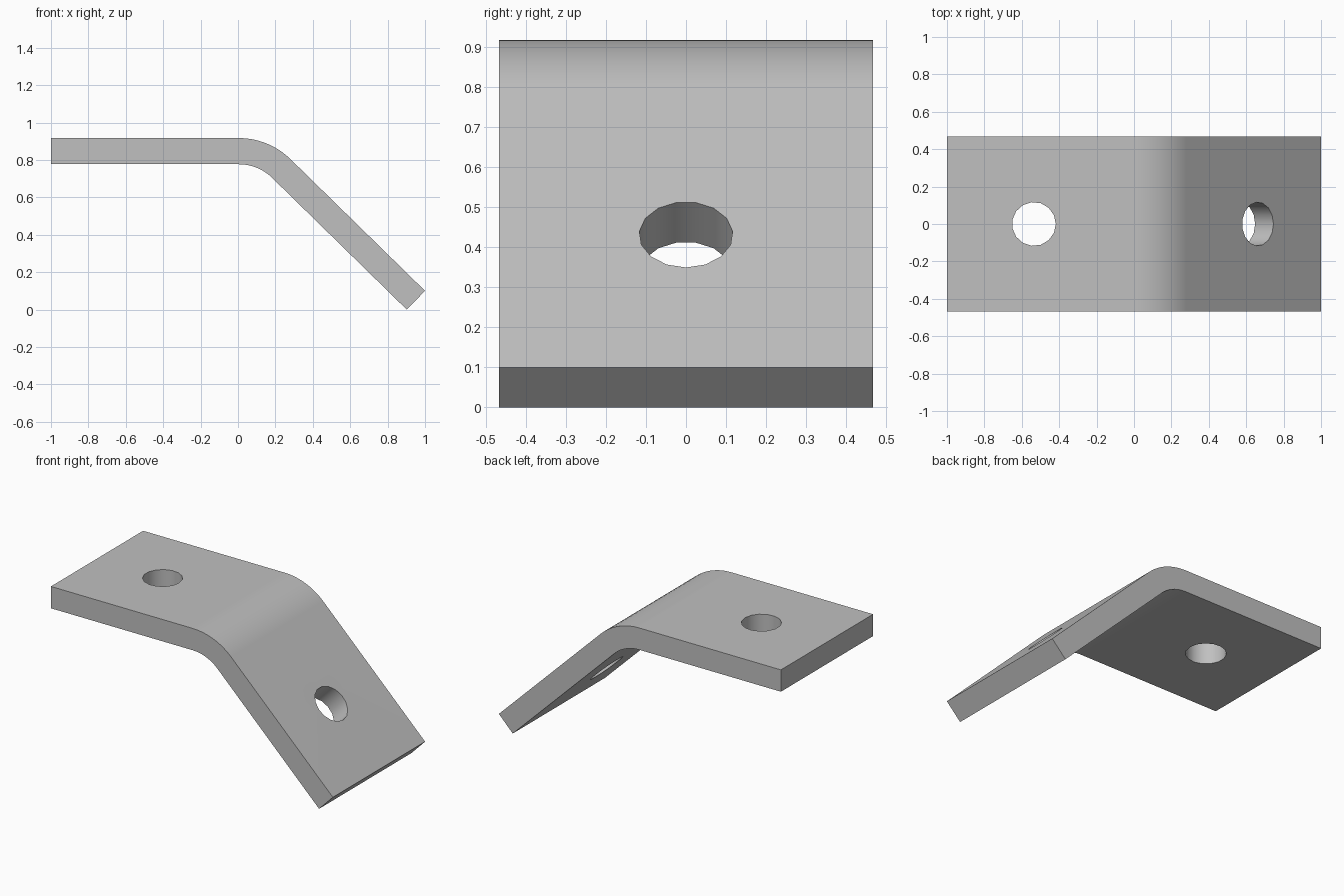
import bpy, bmesh
from math import sin, cos, tan, radians
from mathutils import Matrix, Vector

cube = bpy.data.objects.get("Cube")
if cube:
    bpy.data.objects.remove(cube, do_unlink=True)

THICK, WIDTH, TOP = 0.14, 0.934, 0.917
BEND = radians(44.4)
BEND_X, RADIUS, STEPS = 0.005, 0.393, 9
HOLE_R, HOLE_SIDES = 0.117, 15
TIP = Vector((1, 0, THICK * cos(BEND)))
NORMAL = Vector((sin(BEND), 0, cos(BEND)))

steel = bpy.data.materials.new("plain_grey_steel")
steel.use_nodes = True
steel.diffuse_color = (0.53, 0.53, 0.53, 1)
steel.node_tree.nodes["Principled BSDF"].inputs["Base Color"].default_value = steel.diffuse_color


def add_object(name, bm):
    bmesh.ops.recalc_face_normals(bm, faces=bm.faces)
    mesh = bpy.data.meshes.new(name)
    bm.to_mesh(mesh)
    bm.free()
    mesh.materials.append(steel)
    obj = bpy.data.objects.new(name, mesh)
    bpy.context.collection.objects.link(obj)
    return obj


def bend_line(radius):
    """Arc of the bend at one radius, from the flat leg to the sloping leg."""
    angles = [BEND * i / STEPS for i in range(STEPS + 1)]
    return [Vector((BEND_X + radius * sin(a), 0, TOP - RADIUS + radius * cos(a))) for a in angles]


def hole_cutter(name, centre, tilt):
    bm = bmesh.new()
    matrix = Matrix.Translation(centre) @ Matrix.Rotation(tilt, 4, 'Y')
    rim = [bm.verts.new(matrix @ (Matrix.Rotation(radians(360) * i / HOLE_SIDES, 3, 'Z')
                                  @ Vector((HOLE_R, 0, -THICK)))) for i in range(HOLE_SIDES)]
    face = bm.faces.new(rim)
    depth = matrix.to_3x3() @ Vector((0, 0, 2 * THICK))
    ext = bmesh.ops.extrude_face_region(bm, geom=[face], use_keep_orig=True)
    bmesh.ops.translate(bm, vec=depth, verts=[v for v in ext["geom"] if isinstance(v, bmesh.types.BMVert)])
    obj = add_object(name, bm)
    obj.hide_render = True
    return obj


# Bent plate: side profile extruded across the width
outer = [Vector((-1, 0, TOP))] + bend_line(RADIUS) + [TIP]
inner = [Vector((-1, 0, TOP - THICK))] + bend_line(RADIUS - THICK) + [TIP - NORMAL * THICK]
bm = bmesh.new()
side = bm.faces.new([bm.verts.new(p - Vector((0, WIDTH / 2, 0))) for p in outer + inner[::-1]])
ext = bmesh.ops.extrude_face_region(bm, geom=[side], use_keep_orig=True)
bmesh.ops.translate(bm, vec=(0, WIDTH, 0), verts=[v for v in ext["geom"] if isinstance(v, bmesh.types.BMVert)])
plate = add_object("bent_bracket_plate", bm)

# Bolt holes, one through each leg
hole_x = 0.662
slope_centre = Vector((hole_x, 0, TIP.z + (1 - hole_x) * tan(BEND))) - NORMAL * THICK / 2
cutters = [hole_cutter("flat_leg_hole", Vector((-0.535, 0, TOP - THICK / 2)), 0),
           hole_cutter("sloping_leg_hole", slope_centre, BEND)]

bpy.ops.object.select_all(action='DESELECT')
bpy.context.view_layer.objects.active = plate
plate.select_set(True)
for cutter in cutters:
    mod = plate.modifiers.new(cutter.name, 'BOOLEAN')
    mod.operation, mod.solver, mod.object = 'DIFFERENCE', 'EXACT', cutter
    bpy.ops.object.modifier_apply(modifier=mod.name)
    bpy.data.objects.remove(cutter, do_unlink=True)

# Smooth bend and hole walls, crisp edges, flat legs
bpy.ops.object.shade_smooth_by_angle(angle=radians(30))
weighted = plate.modifiers.new("flat_legs", 'WEIGHTED_NORMAL')
weighted.keep_sharp = True
